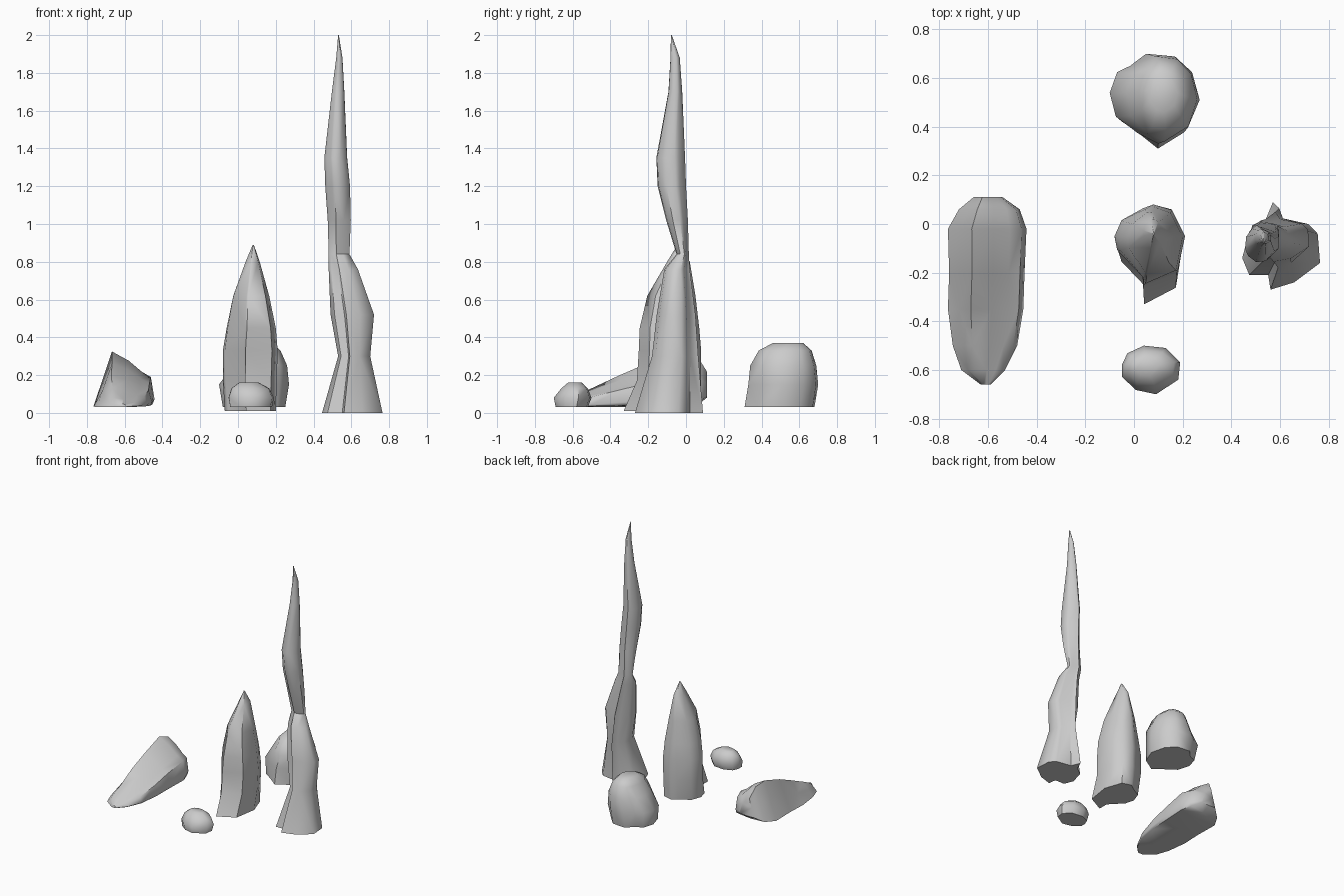
import bpy, bmesh, math


def fit(points, a0, a1, b0, b1):
    """Stretch a 2D outline into the given bounds."""
    us, vs = [p[0] for p in points], [p[1] for p in points]
    lu, lv = min(us), min(vs)
    su, sv = max(us) - lu, max(vs) - lv
    return [(a0 + (u - lu) / su * (a1 - a0), b0 + (v - lv) / sv * (b1 - b0)) for u, v in points]


def rock(name, outline, rings, rounding=1.0, along_y=False):
    """Loft an outline through rings (position, a0, a1, b0, b1), rounding it off towards the end."""
    bm = bmesh.new()
    base = fit(outline, -1, 1, -1, 1)
    loops = []
    for i, (h, *bounds) in enumerate(rings):
        k = rounding * min(1, 1.3 * i / (len(rings) - 1))
        pts = []
        for u, v in base:
            r = math.hypot(u, v)
            pts.append((u + (u / r - u) * k, v + (v / r - v) * k))
        pts = fit(pts, *bounds)
        loops.append([bm.verts.new((u, h, v) if along_y else (u, v, h)) for u, v in pts])
    n = len(base)
    for i, (lo, hi) in enumerate(zip(loops, loops[1:])):
        for j in range(n):
            k = (j + 1) % n
            if (i + j) % 2:
                bm.faces.new((lo[j], lo[k], hi[k]))
                bm.faces.new((lo[j], hi[k], hi[j]))
            else:
                bm.faces.new((lo[j], lo[k], hi[j]))
                bm.faces.new((lo[k], hi[k], hi[j]))
    bm.faces.new(loops[0])
    bm.faces.new(loops[-1])
    bmesh.ops.recalc_face_normals(bm, faces=bm.faces)
    mesh = bpy.data.meshes.new(name)
    bm.to_mesh(mesh)
    bm.free()
    obj = bpy.data.objects.new(name, mesh)
    bpy.context.collection.objects.link(obj)
    bpy.ops.object.select_all(action='DESELECT')
    obj.select_set(True)
    bpy.context.view_layer.objects.active = obj
    bpy.ops.object.shade_smooth_by_angle(angle=math.radians(50))
    return obj


# Tall twisted spire with a flared, ridged foot
rock("tall_spire",
     [(.44, -.14), (.47, -.03), (.54, .02), (.57, .09), (.60, .02), (.72, 0),
      (.76, -.04), (.77, -.16), (.66, -.24), (.56, -.27), (.55, -.21), (.47, -.21)],
     [(0, .445, .765, -.27, .09), (.3, .53, .70, -.18, .065), (.52, .49, .72, -.155, .05),
      (.76, .48, .635, -.115, .02), (.84, .48, .59, -.05, .015), (1.02, .475, .597, -.105, .01),
      (1.2, .462, .593, -.15, 0), (1.35, .457, .578, -.157, -.005), (1.7, .497, .563, -.093, -.02),
      (1.88, .52, .553, -.082, -.033), (2, .53, .534, -.08, -.075)], rounding=.9)

# Pointed standing rock in the middle
rock("middle_pointed_rock",
     [(-.08, -.08), (-.05, 0), (.04, .05), (.08, .08), (.16, .06), (.21, -.08),
      (.18, -.26), (.04, -.33), (.04, -.25), (-.06, -.15)],
     [(.01, -.07, .20, -.33, .07), (.17, -.08, .205, -.26, .08), (.33, -.08, .21, -.25, .08),
      (.45, -.06, .20, -.245, .07), (.62, -.025, .165, -.205, .05), (.8, .04, .115, -.10, .02),
      (.89, .078, .084, -.045, -.035)])

# Rounded boulder at the back
rock("back_boulder",
     [(-.10, .53), (-.07, .62), (-.01, .64), (.05, .70), (.17, .69), (.24, .62),
      (.27, .50), (.22, .38), (.10, .31), (.02, .37), (-.07, .43)],
     [(.03, -.08, .25, .31, .68), (.15, -.10, .27, .33, .70), (.25, -.03, .26, .34, .69),
      (.33, .02, .225, .385, .665), (.37, .06, .18, .46, .62)])

# Small pebble at the front
rock("front_pebble",
     [(-.05, -.58), (-.03, -.53), (.04, -.50), (.13, -.51), (.19, -.57),
      (.18, -.64), (.09, -.70), (.01, -.68), (-.05, -.63)],
     [(.03, -.04, .18, -.69, -.52), (.08, -.05, .19, -.70, -.50),
      (.13, -.035, .165, -.66, -.52), (.16, .005, .11, -.625, -.55)])

# Leaning slab on the left, lofted from its low front end to its high back end
rock("lying_slab",
     [(-.77, .03), (-.60, .025), (-.45, .04), (-.44, .07), (-.46, .19), (-.51, .22),
      (-.58, .28), (-.67, .33), (-.72, .18)],
     [(-.66, -.63, -.59, .03, .05), (-.60, -.71, -.53, .03, .08), (-.5, -.745, -.48, .03, .13),
      (-.35, -.765, -.455, .03, .2), (-.2, -.76, -.45, .03, .265), (-.02, -.765, -.442, .03, .325),
      (.06, -.72, -.47, .04, .3), (.11, -.66, -.54, .08, .22)],
     rounding=0, along_y=True)
